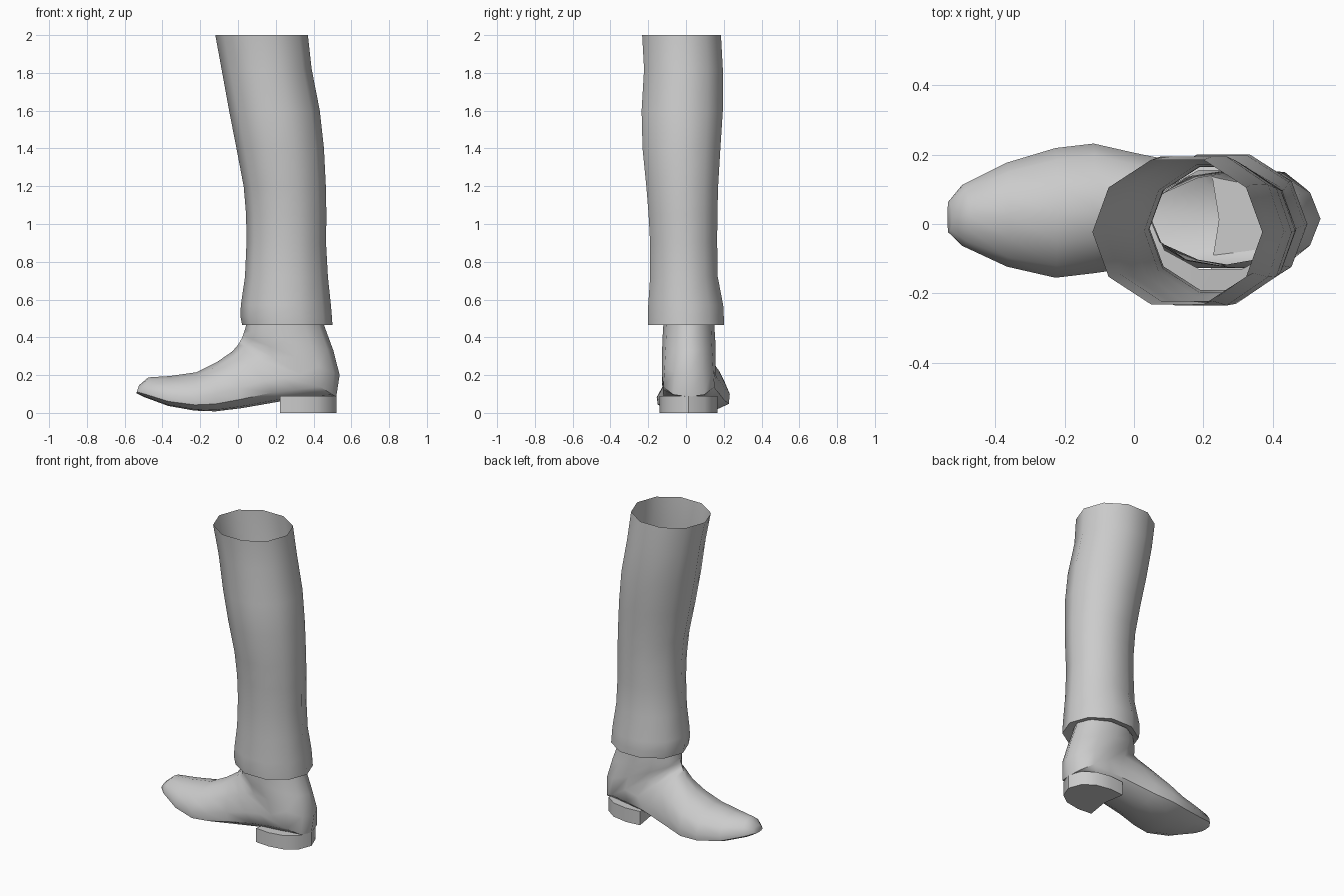
import bpy, bmesh, math

def finish(name, bm, angle):
    bmesh.ops.remove_doubles(bm, verts=bm.verts, dist=0.0005)
    bmesh.ops.recalc_face_normals(bm, faces=bm.faces)
    mesh = bpy.data.meshes.new(name)
    bm.to_mesh(mesh)
    bm.free()
    ob = bpy.data.objects.new(name, mesh)
    bpy.context.collection.objects.link(ob)
    bpy.ops.object.select_all(action='DESELECT')
    ob.select_set(True)
    bpy.context.view_layer.objects.active = ob
    bpy.ops.object.shade_smooth_by_angle(angle=math.radians(angle))
    return ob

def loft(name, rings, cap_start=False, cap_end=False, angle=45):
    bm = bmesh.new()
    rows = [[bm.verts.new(p) for p in ring] for ring in rings]
    n = len(rows[0])
    for a, b in zip(rows, rows[1:]):
        for i in range(n):
            j = (i + 1) % n
            bm.faces.new((a[i], a[j], b[j], b[i]))
    if cap_start:
        bm.faces.new(rows[0])
    if cap_end:
        bm.faces.new(rows[-1])
    return finish(name, bm, angle)

def oval(z, x0, x1, y0, y1, n=10):
    cx, cy, rx = (x0 + x1) / 2, (y0 + y1) / 2, (x1 - x0) / 2
    ry = (y1 - y0) / 2 / math.sin(math.radians(72))
    return [(cx - rx * math.cos(2 * math.pi * i / n),
             cy + ry * math.sin(2 * math.pi * i / n), z) for i in range(n)]

# Trouser leg: open tube with a flared cuff and a turned-in hem
leg = [
    (2.00, -0.12, 0.37, -0.232, 0.185),
    (1.82, -0.087, 0.39, -0.222, 0.195),
    (1.60, -0.047, 0.433, -0.235, 0.195),
    (1.40, -0.008, 0.455, -0.23, 0.182),
    (1.20, 0.03, 0.465, -0.21, 0.17),
    (1.05, 0.043, 0.468, -0.198, 0.166),
    (0.90, 0.045, 0.466, -0.19, 0.165),
    (0.72, 0.037, 0.476, -0.19, 0.168),
    (0.57, 0.015, 0.492, -0.20, 0.197),
    (0.51, 0.013, 0.497, -0.202, 0.20),
    (0.465, 0.022, 0.50, -0.20, 0.20),
    (0.475, 0.05, 0.45, -0.13, 0.155),
]
loft("trouser_leg", [oval(*r) for r in leg])

# Boot: sections fan from the toe round to the ankle opening
SOLE = [(0, 0), (0.03, 0.6), (0.15, 0.97), (0.35, 1), (0.65, 0.82), (0.9, 0.45), (1, 0)]
ROUND = [(0, 0), (0.07, 0.5), (0.25, 0.87), (0.5, 1), (0.75, 0.87), (0.93, 0.5), (1, 0)]

def section(bx, bz, tx, tz, hw, cy, k):
    half = []
    for (f0, w0), (f1, w1) in zip(SOLE, ROUND):
        f, w = f0 + (f1 - f0) * k, w0 + (w1 - w0) * k
        half.append((bx + (tx - bx) * f, w * hw, bz + (tz - bz) * f))
    right = [(x, cy + w, z) for x, w, z in half]
    left = [(x, cy - w, z) for x, w, z in half[-2:0:-1]]
    return right + left

# bottom x, z; top x, z; half width; middle y; roundness
boot = [
    (-0.538, 0.105, -0.525, 0.145, 0.045, 0.02, 0),
    (-0.50, 0.085, -0.475, 0.188, 0.09, 0.025, 0),
    (-0.37, 0.037, -0.36, 0.195, 0.15, 0.027, 0),
    (-0.23, 0.012, -0.22, 0.215, 0.187, 0.032, 0),
    (-0.12, 0.008, -0.11, 0.27, 0.187, 0.045, 0),
    (0.02, 0.025, -0.03, 0.325, 0.165, 0.04, 0.05),
    (0.22, 0.06, 0.0, 0.36, 0.152, 0.025, 0.1),
    (0.37, 0.075, 0.012, 0.38, 0.145, 0.018, 0.1),
    (0.52, 0.085, 0.02, 0.395, 0.142, 0.015, 0.2),
    (0.538, 0.20, 0.026, 0.41, 0.142, 0.015, 0.7),
    (0.505, 0.33, 0.035, 0.435, 0.14, 0.015, 1),
    (0.457, 0.46, 0.045, 0.47, 0.135, 0.015, 1),
    (0.45, 0.50, 0.05, 0.50, 0.135, 0.015, 1),
]
loft("boot", [section(*r) for r in boot], cap_start=True, angle=50)

# Heel block: rounded back, slightly hollow front
half = [(0.245, 0), (0.222, 0.145), (0.32, 0.153), (0.42, 0.135), (0.49, 0.085), (0.522, 0)]
outline = half + [(x, -y) for x, y in half[-2:0:-1]]
loft("heel", [[(x, y + 0.013, z) for x, y in outline] for z in (0.0, 0.09)],
     cap_start=True, cap_end=True, angle=40)
